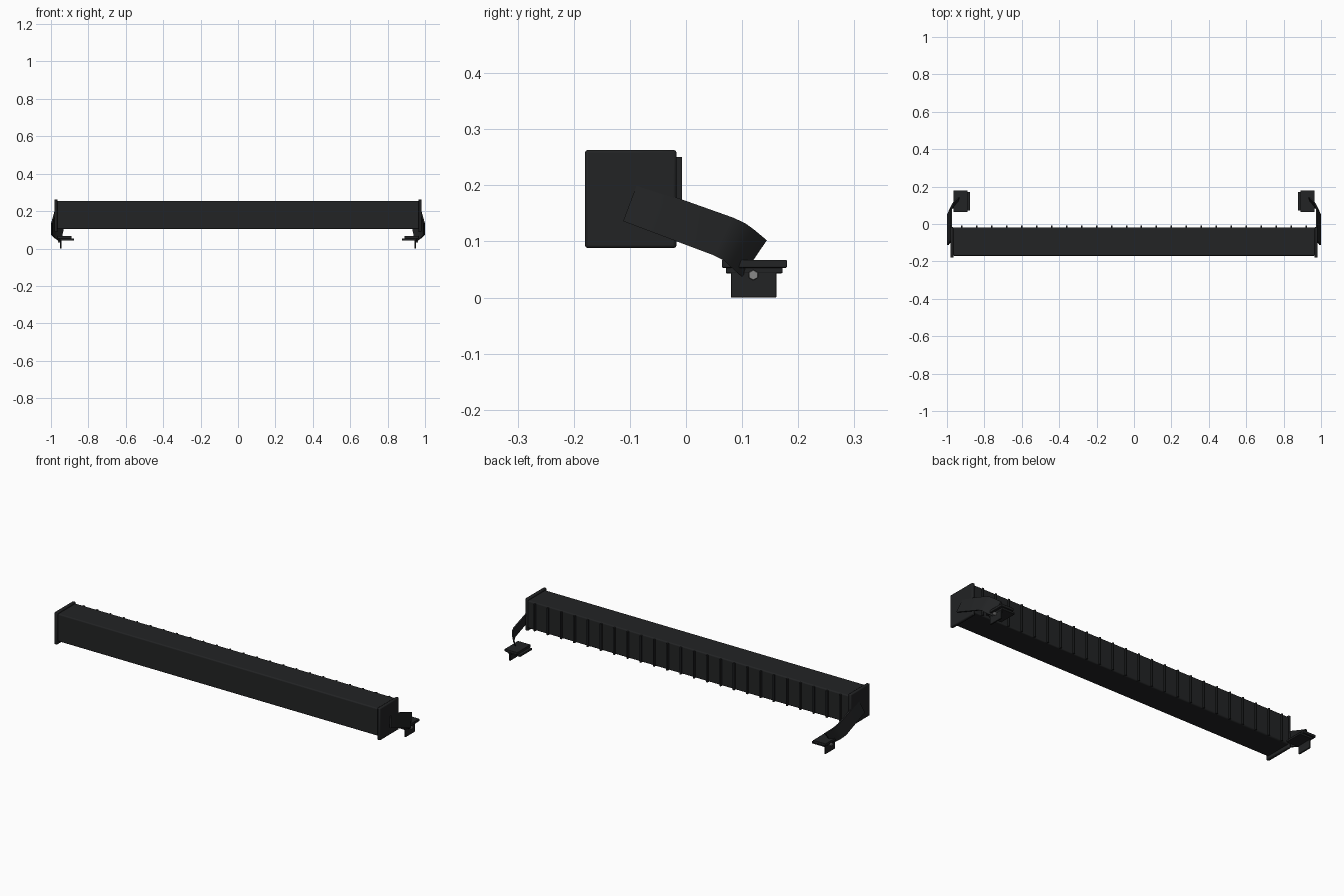
import bpy, bmesh, math
from mathutils import Vector

if "Cube" in bpy.data.objects:
    bpy.data.objects.remove(bpy.data.objects["Cube"])


def material(name, rgb):
    m = bpy.data.materials.new(name)
    m.diffuse_color = (*rgb, 1)
    m.use_nodes = True
    m.node_tree.nodes["Principled BSDF"].inputs["Base Color"].default_value = m.diffuse_color
    return m


BLACK = material("black_metal", (0.016, 0.017, 0.018))
STEEL = material("steel", (0.25, 0.25, 0.25))


def finish(name, bm, mat, bevel=0.0, segments=2):
    bmesh.ops.recalc_face_normals(bm, faces=bm.faces)
    me = bpy.data.meshes.new(name)
    bm.to_mesh(me)
    bm.free()
    ob = bpy.data.objects.new(name, me)
    bpy.context.collection.objects.link(ob)
    me.materials.append(mat)
    bpy.context.view_layer.objects.active = ob
    for o in bpy.context.selected_objects:
        o.select_set(False)
    ob.select_set(True)
    bpy.ops.object.shade_smooth_by_angle(angle=math.radians(35))
    if bevel:
        b = ob.modifiers.new("bevel", 'BEVEL')
        b.width, b.segments = bevel, segments
    return ob


def box(name, x, y, z, bevel=0.0, segments=2):
    bm = bmesh.new()
    bmesh.ops.create_cube(bm, size=1)
    for v in bm.verts:
        v.co = Vector([(r[0] + r[1]) / 2 + c * (r[1] - r[0])
                       for c, r in zip(v.co, (x, y, z))])
    return finish(name, bm, BLACK, bevel, segments)


def span(s, a, b):
    return tuple(sorted((s * a, s * b)))


def tag(s):
    return "right" if s > 0 else "left"


# Long lamp housing
box("housing", (-0.968, 0.968), (-0.17, -0.018), (0.104, 0.254), 0.006, 3)

# Cooling fins along the back
for i in range(24):
    x = -0.92 + 0.08 * i
    box("cooling_fin_%02d" % i, (x - 0.004, x + 0.004), (-0.03, -0.007), (0.104, 0.25))

# Bent arm: matching points (x, y, z) on its upper and lower edge
UPPER = [(0.978, -0.087, 0.203), (0.979, 0.085, 0.142), (0.972, 0.106, 0.132),
         (0.962, 0.120, 0.122), (0.938, 0.144, 0.102)]
LOWER = [(0.997, -0.112, 0.136), (0.998, 0.050, 0.075), (0.990, 0.068, 0.066),
         (0.980, 0.078, 0.056), (0.952, 0.100, 0.037)]


def arm(s):
    bm = bmesh.new()
    rings = []
    for u, l in zip(UPPER, LOWER):
        ring = []
        for p, dx in ((u, 0.0), (l, 0.0), (l, -0.008), (u, -0.008)):
            ring.append(bm.verts.new((s * (p[0] + dx + 0.002), p[1], p[2])))
        rings.append(ring)
    for a, b in zip(rings, rings[1:]):
        for k in range(4):
            bm.faces.new((a[k], a[(k + 1) % 4], b[(k + 1) % 4], b[k]))
    bm.faces.new(rings[0])
    bm.faces.new(rings[-1][::-1])
    finish(tag(s) + "_arm", bm, BLACK)


def bolt(s):
    # Hexagonal bolt head on the clamp
    bm = bmesh.new()
    bmesh.ops.create_cone(bm, cap_ends=True, segments=6, radius1=0.0095,
                          radius2=0.0095, depth=0.014)
    for v in bm.verts:
        v.co = Vector((s * (0.956 + v.co.z), 0.12 + v.co.x, 0.04 + v.co.y))
    finish(tag(s) + "_bolt", bm, STEEL, 0.001, 1)


for s in (-1, 1):
    t = tag(s)
    # End cap
    box(t + "_end_cap", span(s, 0.964, 0.981), (-0.18, -0.017), (0.088, 0.263), 0.005)
    arm(s)
    # Mounting clamp: top plate, lower plate and hanging flange
    box(t + "_top_plate", span(s, 0.89, 0.966), (0.064, 0.18), (0.053, 0.067), 0.002)
    box(t + "_lower_plate", span(s, 0.877, 0.954), (0.071, 0.172), (0.043, 0.054), 0.002)
    box(t + "_flange", span(s, 0.945, 0.953), (0.08, 0.161), (0.0, 0.056), 0.001, 1)
    bolt(s)
